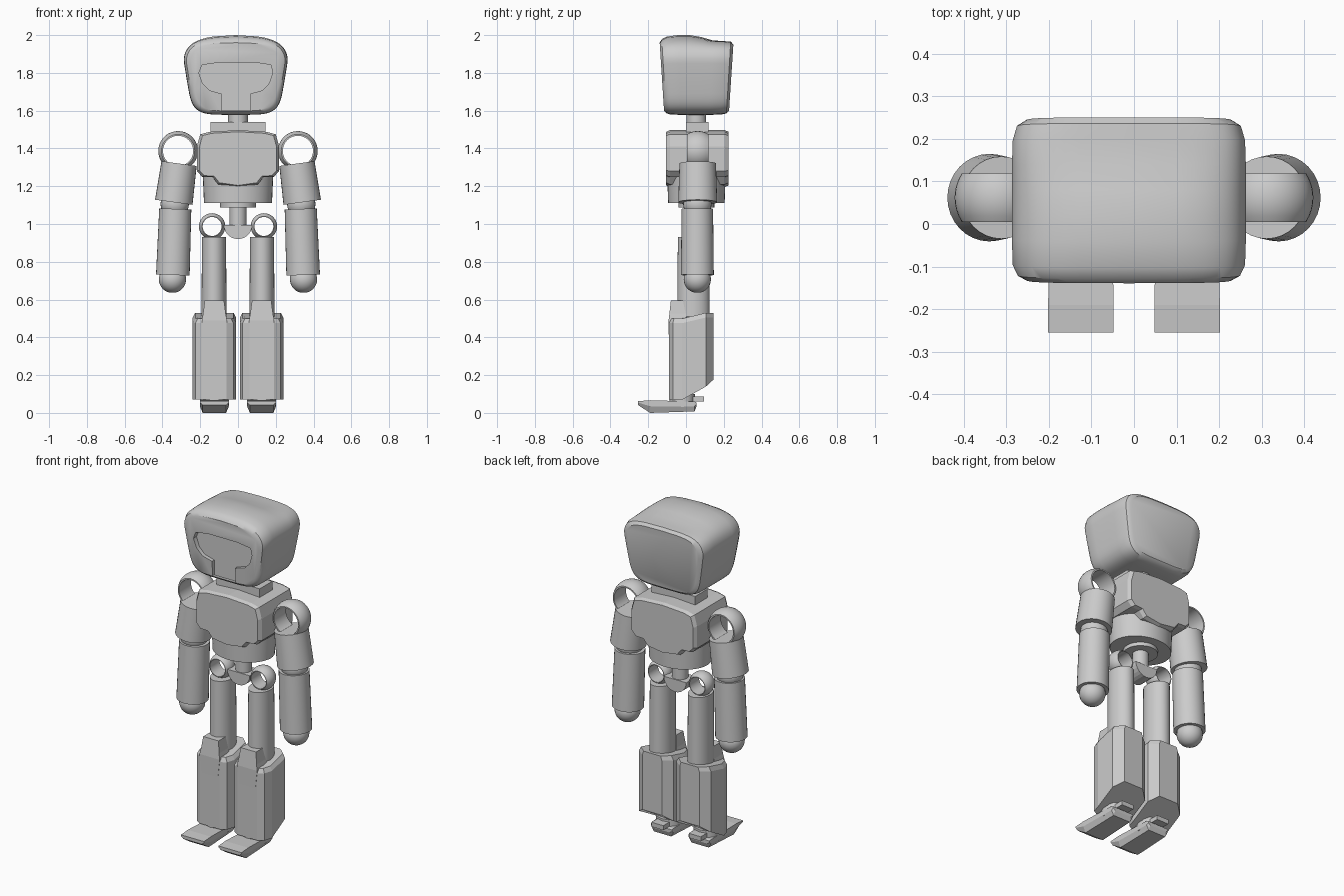
import bpy, bmesh, math
from mathutils import Vector

if "Cube" in bpy.data.objects:
    bpy.data.objects.remove(bpy.data.objects["Cube"])

grey = bpy.data.materials.new("plain grey")
grey.diffuse_color = (0.6, 0.6, 0.6, 1)
grey.use_nodes = True
grey.node_tree.nodes["Principled BSDF"].inputs["Base Color"].default_value = grey.diffuse_color


def shade(ob, angle=35):
    bpy.ops.object.select_all(action='DESELECT')
    ob.select_set(True)
    bpy.context.view_layer.objects.active = ob
    bpy.ops.object.shade_smooth_by_angle(angle=math.radians(angle))


def loft(name, rings, closed=False, smooth=True):
    """Skin a list of equal-length rings; closed joins last to first."""
    bm = bmesh.new()
    vs = [[bm.verts.new(p) for p in ring] for ring in rings]
    n = len(vs[0])
    pairs = list(zip(vs, vs[1:] + vs[:1])) if closed else list(zip(vs, vs[1:]))
    for a, b in pairs:
        for i in range(n):
            j = (i + 1) % n
            bm.faces.new((a[i], a[j], b[j], b[i]))
    if not closed:
        bm.faces.new(vs[0])
        bm.faces.new(vs[-1])
    bmesh.ops.recalc_face_normals(bm, faces=bm.faces)
    me = bpy.data.meshes.new(name)
    bm.to_mesh(me)
    bm.free()
    me.materials.append(grey)
    ob = bpy.data.objects.new(name, me)
    bpy.context.collection.objects.link(ob)
    if smooth:
        shade(ob)
    return ob


def prism(name, outline, y0, y1):
    return loft(name, [[(x, y, z) for x, z in outline] for y in (y0, y1)], smooth=False)


def box(name, x0, x1, y0, y1, z0, z1):
    return prism(name, [(x0, z0), (x1, z0), (x1, z1), (x0, z1)], y0, y1)


def rod(name, p0, p1, r0, r1, squash=1.0, n=32):
    """Tapered round bar from p0 to p1; squash scales it along y."""
    p0, p1 = Vector(p0), Vector(p1)
    side = (p1 - p0).cross(Vector((0, 1, 0))).normalized()
    rings = []
    for p, r in ((p0, r0), (p1, r1)):
        rings.append([p + side * r * math.cos(t) + Vector((0, r * squash * math.sin(t), 0))
                      for t in (2 * math.pi * i / n for i in range(n))])
    return loft(name, rings)


def eye_joint(name, c, r, hole, half):
    """Ball with flat sides and a round hole through it along y."""
    prof = []
    for i in range(9):
        y = -half + half * i / 4
        prof.append((math.sqrt(r * r - y * y), y))
    prof += [(hole, half), (hole, -half)]
    rings = []
    for k in range(36):
        a = 2 * math.pi * k / 36
        rings.append([(c[0] + q * math.cos(a), c[1] + y, c[2] + q * math.sin(a)) for q, y in prof])
    return loft(name, rings, closed=True)


def ball(name, c, r):
    rings = []
    for k in range(1, 16):
        a = math.pi * k / 16
        rings.append([(c[0] + r * math.sin(a) * math.cos(t), c[1] + r * math.sin(a) * math.sin(t),
                       c[2] - r * math.cos(a)) for t in (2 * math.pi * i / 28 for i in range(28))])
    return loft(name, rings)


# Head: rounded, wider at the top, lofted front to back
def head_ring(y, inset, top):
    ring = []
    z0, z1 = 1.578 + inset * 0.6, 1.962 - inset * 0.6
    for i in range(56):
        t = 2 * math.pi * i / 56
        u = math.copysign(abs(math.cos(t)) ** 0.4, math.cos(t))
        v = math.copysign(abs(math.sin(t)) ** 0.4, math.sin(t))
        h = (v + 1) / 2
        x = -0.012 + u * (0.278 - inset) * (0.82 + 0.18 * min(1, h * 1.3))
        z = z0 + (z1 - z0) * h + max(0, v) * (top - z1) * (1 - u * u)
        ring.append((x, 0.055 + (y - 0.055) * (0.88 + 0.12 * (z - 1.578) / 0.36), z))
    return ring


head = loft("head", [head_ring(*s) for s in (
    (-0.138, 0.035, 1.96), (-0.126, 0.014, 1.978), (-0.1, 0.002, 1.992), (-0.04, 0, 2.0),
    (0.02, 0, 2.0), (0.08, 0, 1.99), (0.14, 0, 1.972), (0.2, 0.002, 1.968),
    (0.235, 0.012, 1.966), (0.25, 0.035, 1.95))])

# Face opening: a wide visor with a slot below, sunk into the head
face = [(-0.19, 1.842), (-0.1, 1.855), (0.09, 1.855), (0.175, 1.842), (0.183, 1.80),
        (0.165, 1.745), (0.13, 1.708), (0.066, 1.69), (0.066, 1.60), (-0.088, 1.60),
        (-0.088, 1.69), (-0.152, 1.708), (-0.188, 1.745), (-0.207, 1.80)]
cutter = prism("face_cutter", face, -0.3, -0.1)
cutter.hide_render = True
cut = head.modifiers.new("face", 'BOOLEAN')
cut.operation = 'DIFFERENCE'
cut.object = cutter
bpy.context.view_layer.objects.active = head
bpy.ops.object.modifier_apply(modifier=cut.name)
bpy.data.objects.remove(cutter)
shade(head, 40)

# Neck and collar
rod("neck", (0, 0.055, 1.5), (0, 0.055, 1.6), 0.052, 0.052)
box("collar", -0.145, 0.145, 0.0, 0.12, 1.485, 1.54)

# Chest: same outline front and back, chamfered around both faces
half = [(0, 1.195), (0.105, 1.21), (0.135, 1.248), (0.19, 1.25), (0.218, 1.28),
        (0.218, 1.41), (0.2, 1.475), (0.15, 1.488), (0, 1.497)]
outline = half + [(-x, z) for x, z in reversed(half[1:-1])]
loft("chest", [[(x * s, y, 1.35 + (z - 1.35) * s) for x, z in outline]
               for y, s in ((-0.105, 0.94), (-0.085, 1), (0.205, 1), (0.225, 0.94))], smooth=False)

# Waist, spine and pelvis
rod("waist", (0, 0.055, 1.11), (0, 0.055, 1.27), 0.18, 0.187, 0.83, 40)
rod("waist_disc", (0, 0.055, 1.088), (0, 0.055, 1.12), 0.095, 0.095)
rod("spine", (0, 0.055, 0.97), (0, 0.055, 1.1), 0.045, 0.045)
pelvis = [(0.075 * math.cos(a), 0.995 + 0.075 * math.sin(a))
          for a in (math.pi + math.pi * i / 12 for i in range(13))]
prism("pelvis", pelvis, 0.005, 0.105)

for s, tag in ((-1, "right"), (1, "left")):
    # Arm
    eye_joint(tag + "_shoulder", (s * 0.317, 0.062, 1.387), 0.105, 0.08, 0.057)
    rod(tag + "_upper_arm", (s * 0.312, 0.062, 1.32), (s * 0.34, 0.062, 1.115), 0.094, 0.1, 1.03)
    ball(tag + "_elbow", (s * 0.335, 0.06, 1.105), 0.075)
    rod(tag + "_forearm", (s * 0.332, 0.06, 1.08), (s * 0.345, 0.06, 0.73), 0.085, 0.089, 0.98)
    ball(tag + "_hand", (s * 0.347, 0.06, 0.707), 0.072)

    # Hip and thigh
    eye_joint(tag + "_hip", (s * 0.137, 0.045, 0.987), 0.07, 0.05, 0.045)
    rod(tag + "_thigh", (s * 0.127, 0.04, 0.51), (s * 0.127, 0.04, 0.93), 0.066, 0.064, 1.3)

    # Shin: eight-sided column, cut away at the lower back, raised at the upper back
    cx = s * 0.125
    plan = [(-0.065, -0.09), (0.065, -0.09), (0.1, -0.07), (0.115, -0.02), (0.115, 0.105),
            (0.065, 0.145), (-0.065, 0.145), (-0.115, 0.105), (-0.115, -0.02), (-0.1, -0.07)]
    low = [(cx + x, y, 0.07 + max(0, y - 0.03) * 0.92) for x, y in plan]
    mid = [(cx + x, y, 0.475 + (0.03 if y > 0.1 else 0)) for x, y in plan]
    top = [(cx + x * 0.88, 0.03 + (y - 0.03) * (1 if y > 0.1 else 0.93),
            0.5 + (0.03 if y > 0.1 else 0)) for x, y in plan]
    loft(tag + "_shin", [low, mid, top], smooth=False)

    # Knee guard
    loft(tag + "_knee_guard", [[(cx - w, a, z), (cx + w, a, z), (cx + w, b, z), (cx - w, b, z)]
         for z, w, a, b in ((0.38, 0.055, -0.091, -0.07), (0.49, 0.067, -0.092, 0.005),
                            (0.525, 0.06, -0.088, 0.0), (0.595, 0.051, -0.08, -0.013))],
         smooth=False)

    # Foot: flat tapered sole, ankle block and heel peg
    loft(tag + "_foot", [[(cx - w, y, zt), (cx + w, y, zt), (cx + w, y, zm), (cx + w - 0.015, y, zb),
                          (cx - w + 0.015, y, zb), (cx - w, y, zm)]
         for y, w, zt, zm, zb in ((-0.255, 0.077, 0.062, 0.055, 0.042),
                                  (-0.19, 0.077, 0.067, 0.035, 0.0),
                                  (0.045, 0.073, 0.06, 0.035, 0.008),
                                  (0.056, 0.07, 0.055, 0.045, 0.035))], smooth=False)
    rod(tag + "_ankle", (cx, -0.02, 0.03), (cx, -0.02, 0.1), 0.075, 0.075, 0.9, 12)
    box(tag + "_heel_peg", cx - 0.04, cx + 0.04, 0.0, 0.095, 0.06, 0.087)
